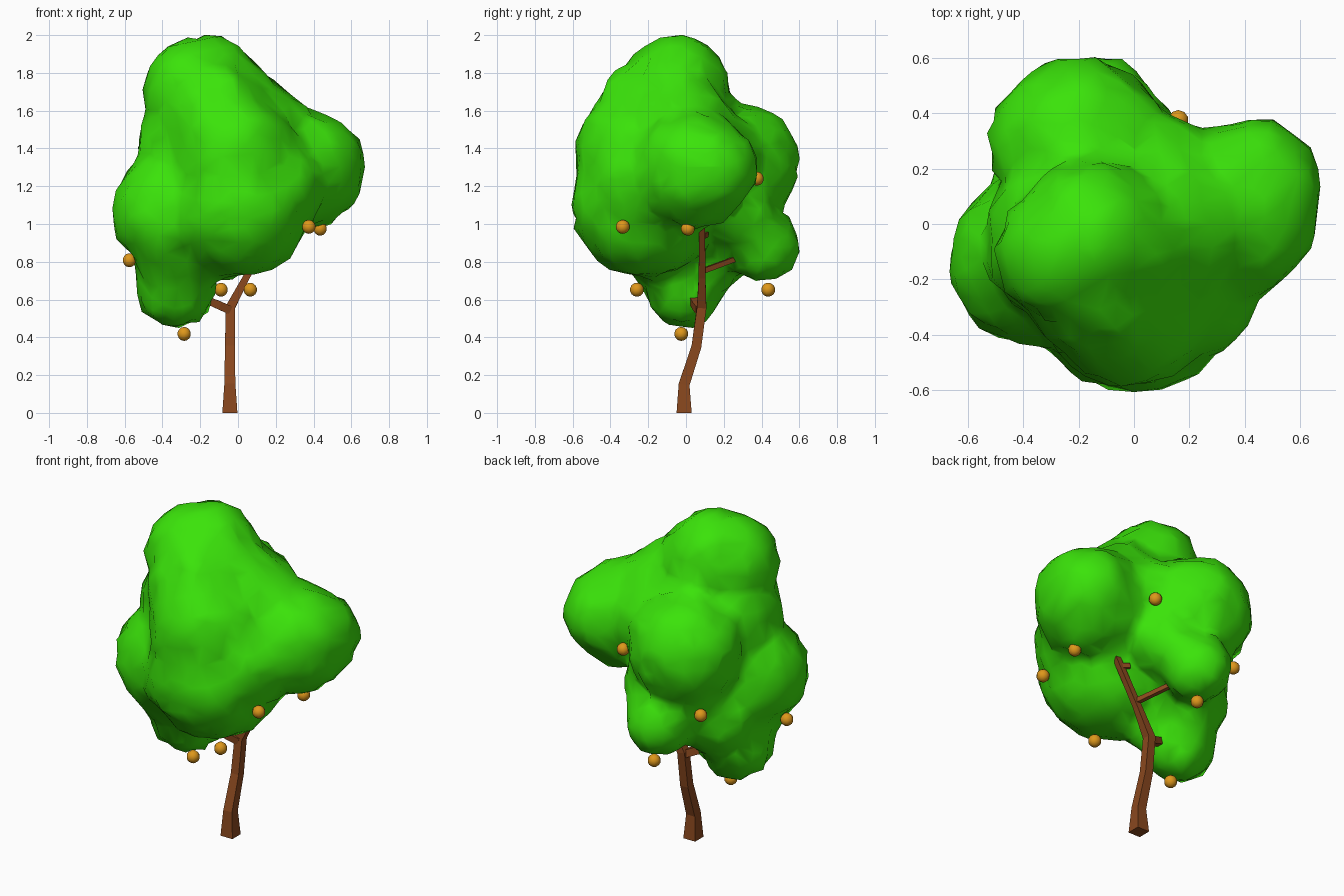
import bpy, bmesh, math
from mathutils import Vector, noise

cube = bpy.data.objects.get("Cube")
if cube:
    bpy.data.objects.remove(cube, do_unlink=True)


def material(name, rgb):
    mat = bpy.data.materials.new(name)
    mat.use_nodes = True
    mat.diffuse_color = (*rgb, 1)
    bsdf = next(n for n in mat.node_tree.nodes if n.type == 'BSDF_PRINCIPLED')
    bsdf.inputs["Base Color"].default_value = (*rgb, 1)
    bsdf.inputs["Roughness"].default_value = 0.8
    return mat


leaf_green = material("leaf green", (0.043, 0.77, 0.003))
bark_brown = material("bark brown", (0.25, 0.064, 0.013))
fruit_orange = material("fruit orange", (0.73, 0.31, 0.011))


def make_object(name, bm, mat, smooth=False):
    mesh = bpy.data.meshes.new(name)
    bm.to_mesh(mesh)
    bm.free()
    mesh.materials.append(mat)
    for poly in mesh.polygons:
        poly.use_smooth = smooth
    obj = bpy.data.objects.new(name, mesh)
    bpy.context.scene.collection.objects.link(obj)
    return obj


def limb(name, path):
    """Square-section limb through (x, y, z, half width) points."""
    bm = bmesh.new()
    points = [Vector(p[:3]) for p in path]
    rings = []
    for i, p in enumerate(points):
        along = (points[min(i + 1, len(points) - 1)] - points[max(i - 1, 0)]).normalized()
        if i == 0 and p.z == 0:
            along = Vector((0, 0, 1))
        guide = Vector((0, 1, 0)) if abs(along.y) < 0.7 else Vector((0, 0, 1))
        u = guide.cross(along).normalized()
        v = along.cross(u)
        half = path[i][3]
        rings.append([bm.verts.new(p + (u * a + v * b) * half)
                      for a, b in ((-1, -1), (1, -1), (1, 1), (-1, 1))])
    for low, high in zip(rings, rings[1:]):
        for k in range(4):
            n = (k + 1) % 4
            bm.faces.new((low[k], low[n], high[n], high[k]))
    bm.faces.new(rings[0][::-1])
    bm.faces.new(rings[-1])
    bmesh.ops.recalc_face_normals(bm, faces=bm.faces)
    return make_object(name, bm, bark_brown)


# Trunk and branches
limb("trunk", [(-0.043, -0.01, 0, 0.04), (-0.043, -0.01, 0.15, 0.029),
               (-0.043, 0.055, 0.35, 0.026), (-0.04, 0.083, 0.56, 0.025),
               (0.045, 0.085, 0.72, 0.018), (0.2, 0.085, 0.985, 0.016)])
limb("side_branch", [(-0.045, 0.075, 0.545, 0.022), (-0.1, 0.055, 0.57, 0.022),
                     (-0.16, 0.04, 0.595, 0.02)])
limb("back_branch", [(0.06, 0.085, 0.75, 0.014), (-0.05, 0.275, 0.82, 0.013)])
limb("top_twig", [(0.17, 0.085, 0.935, 0.014), (0.12, 0.105, 0.945, 0.014)])

# Foliage lobes: x, y, z, radius
lobes = [
    (-0.25, -0.10, 1.72, 0.25),   # crown left
    (-0.16, -0.04, 1.73, 0.27),   # crown right
    (-0.02, -0.06, 1.66, 0.22),   # crown slope
    (-0.12, -0.20, 1.57, 0.29),   # crown front slope
    (0.00, -0.22, 1.10, 0.385),   # front body
    (0.17, -0.22, 1.20, 0.28),    # front right
    (-0.02, -0.26, 1.37, 0.33),   # front shoulder
    (0.10, -0.02, 1.47, 0.29),    # right slope
    (0.35, 0.04, 1.29, 0.315),    # right
    (0.43, 0.13, 1.30, 0.25),     # right corner
    (0.38, 0.01, 1.24, 0.25),     # right underside
    (-0.355, -0.13, 1.06, 0.315), # left
    (-0.23, -0.06, 1.40, 0.31),   # core
    (-0.33, -0.01, 0.66, 0.21),   # low left
    (-0.34, -0.10, 0.85, 0.22),   # low front filler
    (-0.20, -0.14, 0.88, 0.20),   # low middle filler
    (-0.30, 0.13, 0.86, 0.21),    # low back filler
    (-0.20, 0.285, 1.32, 0.32),   # back
    (0.07, 0.20, 1.36, 0.21),     # back valley
    (-0.11, 0.405, 0.89, 0.195),  # low back
    (-0.17, 0.25, 1.06, 0.25),    # back filler
    (-0.02, 0.27, 1.07, 0.20),    # back inner filler
]
bm = bmesh.new()
for x, y, z, r in lobes:
    made = bmesh.ops.create_icosphere(bm, subdivisions=3, radius=r)
    bmesh.ops.translate(bm, verts=made["verts"], vec=(x, y, z))
foliage = make_object("foliage", bm, leaf_green, True)

# Fuse the lobes into one skin, then soften and thin it out
remesh = foliage.modifiers.new("fuse", 'REMESH')
remesh.mode = 'VOXEL'
remesh.voxel_size = 0.045
soften = foliage.modifiers.new("soften", 'SMOOTH')
soften.iterations = 4
thin = foliage.modifiers.new("thin", 'DECIMATE')
thin.ratio = 0.25
graph = bpy.context.evaluated_depsgraph_get()
fused = bpy.data.meshes.new_from_object(foliage.evaluated_get(graph))
foliage.modifiers.clear()
foliage.data = fused

# Leafy bumps
normals = [v.normal.copy() for v in fused.vertices]
for v, n in zip(fused.vertices, normals):
    v.co += n * (0.003 + 0.01 * noise.noise(v.co * 6) + 0.026 * noise.noise(v.co * 17))
fused.materials.clear()
fused.materials.append(leaf_green)
for poly in fused.polygons:
    poly.material_index = 0
    poly.use_smooth = True

# Fruit hanging at the edge of the foliage
fruit_spots = [
    (0.375, -0.335, 0.985), (0.435, 0.01, 0.975), (-0.285, -0.025, 0.418),
    (0.065, -0.26, 0.652), (-0.09, 0.435, 0.652), (-0.575, -0.15, 0.808),
    (0.16, 0.375, 1.24), (-0.38, 0.40, 0.99),
]
for i, spot in enumerate(fruit_spots, 1):
    bm = bmesh.new()
    bmesh.ops.create_uvsphere(bm, u_segments=10, v_segments=7, radius=0.037)
    bmesh.ops.translate(bm, verts=bm.verts, vec=spot)
    make_object(f"fruit_{i}", bm, fruit_orange, True)
